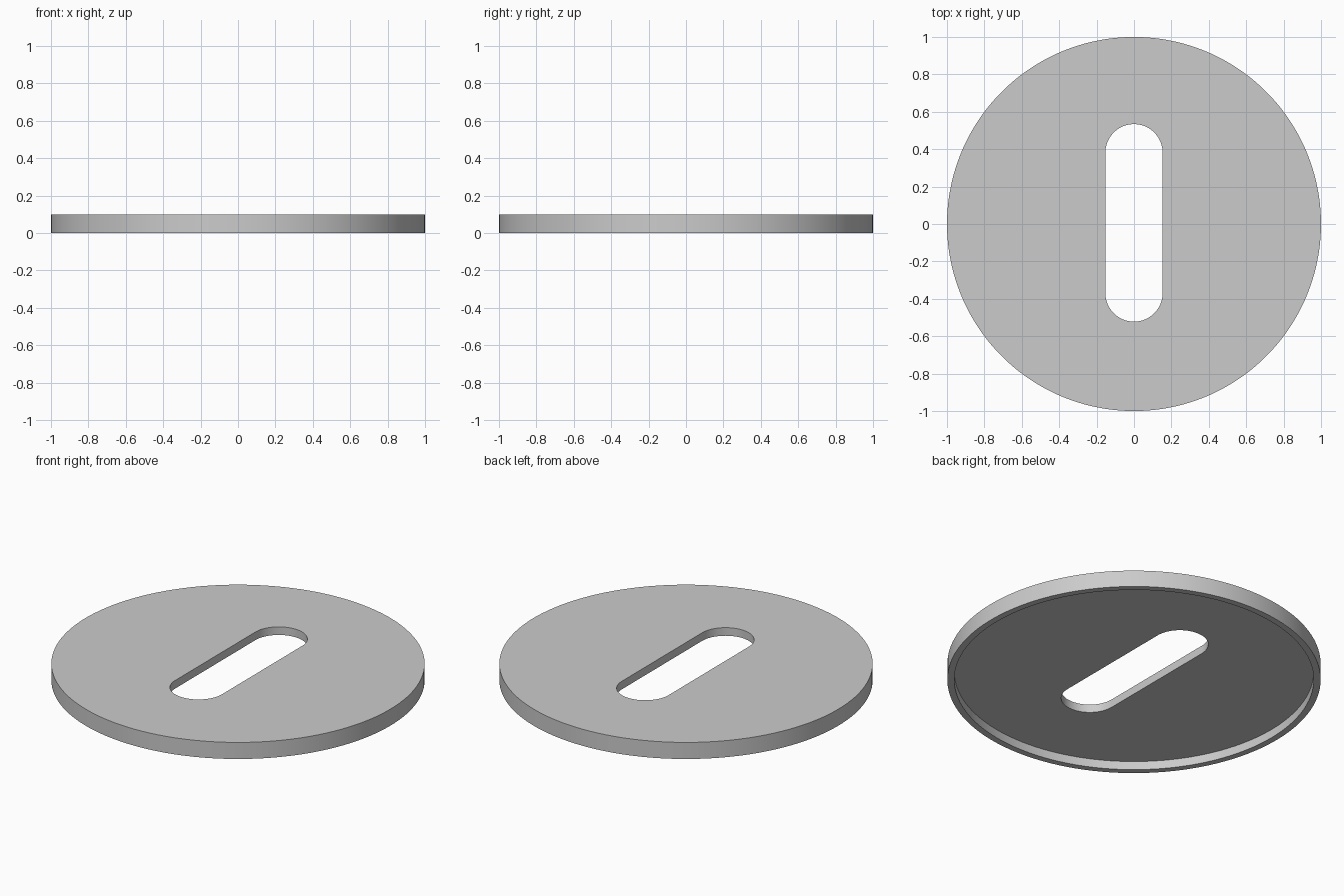
import bpy, bmesh, math

if "Cube" in bpy.data.objects:
    bpy.data.objects.remove(bpy.data.objects["Cube"])

N = 64                      # points per half turn
SLOT_R, SLOT_HALF, SLOT_Y = 0.153, 0.375, 0.006
TOP, FLOOR, RIM = 0.098, 0.05, 0.963


def circle(r, z):
    step = math.pi / N
    return [(r * math.cos((i + 0.5) * step), r * math.sin((i + 0.5) * step), z)
            for i in range(2 * N)]


def slot(z):
    pts = []
    for half, sign in ((0, 1), (1, -1)):
        for i in range(N):
            a = math.pi * (half + i / (N - 1))
            pts.append((SLOT_R * math.cos(a),
                        SLOT_Y + sign * SLOT_HALF + SLOT_R * math.sin(a), z))
    return pts


# Rings run over the top, down the edge, into the underside recess and back up the slot
rings = [slot(TOP), circle(1, TOP), circle(1, 0), circle(RIM, 0),
         circle(RIM, FLOOR), slot(FLOOR)]

bm = bmesh.new()
loops = [[bm.verts.new(p) for p in ring] for ring in rings]
for k, a in enumerate(loops):
    b = loops[(k + 1) % len(loops)]
    for i in range(2 * N):
        j = (i + 1) % (2 * N)
        bm.faces.new((a[i], b[i], b[j], a[j]))
bmesh.ops.recalc_face_normals(bm, faces=bm.faces)

mesh = bpy.data.meshes.new("slotted_disc")
bm.to_mesh(mesh)
bm.free()
disc = bpy.data.objects.new("slotted_disc", mesh)
bpy.context.collection.objects.link(disc)

# Plain grey finish
grey = bpy.data.materials.new("plain grey")
grey.diffuse_color = (0.6, 0.6, 0.6, 1)
grey.use_nodes = True
grey.node_tree.nodes["Principled BSDF"].inputs["Base Color"].default_value = grey.diffuse_color
mesh.materials.append(grey)

# Smooth curved walls, sharp rims
bpy.context.view_layer.objects.active = disc
disc.select_set(True)
bpy.ops.object.shade_smooth_by_angle(angle=math.radians(30))
